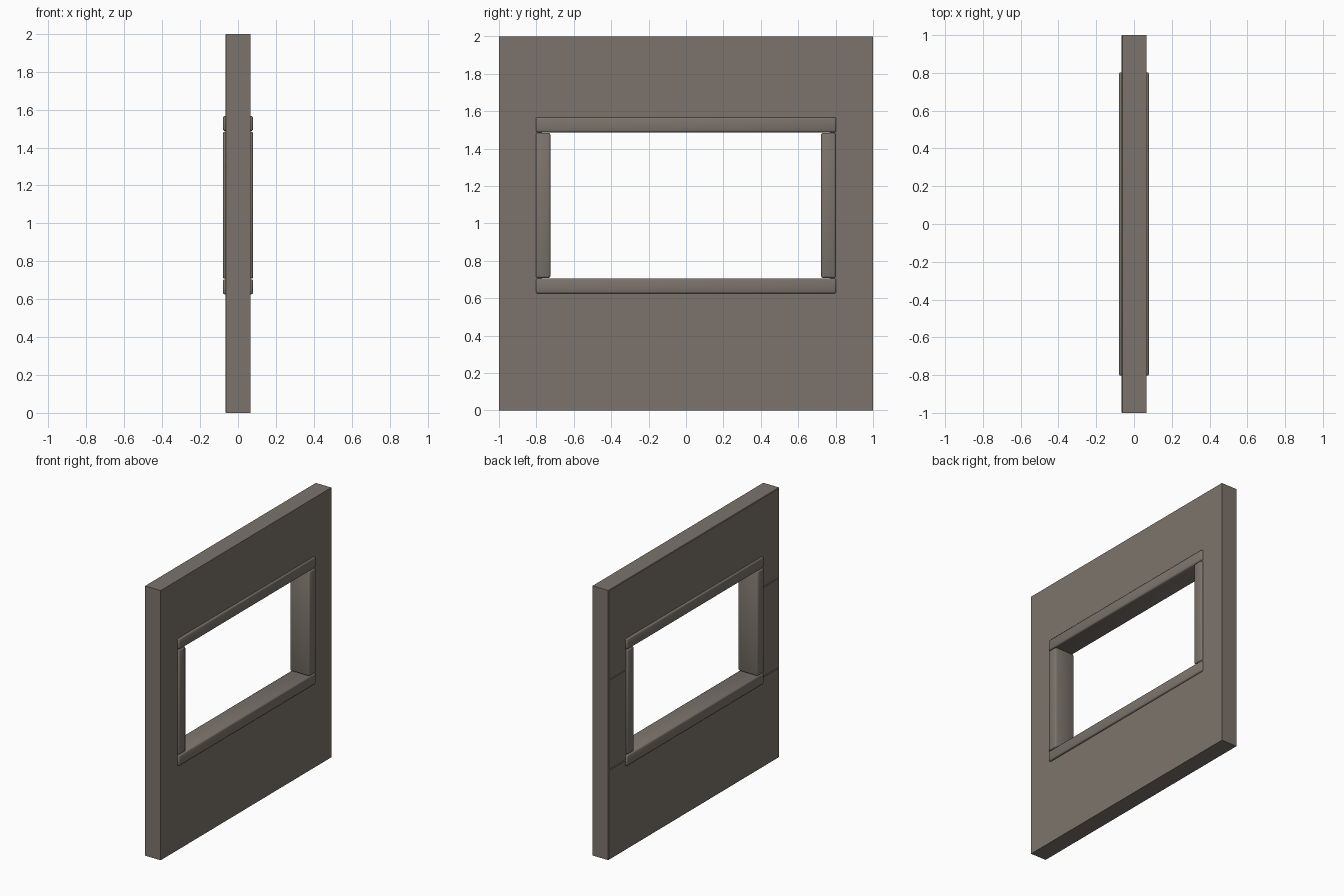
import bpy, bmesh, math

if "Cube" in bpy.data.objects:
    bpy.data.objects.remove(bpy.data.objects["Cube"])

stone = bpy.data.materials.new("grey_brown_stone")
stone.diffuse_color = (0.2, 0.175, 0.15, 1)
stone.use_nodes = True
stone.node_tree.nodes["Principled BSDF"].inputs["Base Color"].default_value = stone.diffuse_color


def finish(bm, name):
    bmesh.ops.recalc_face_normals(bm, faces=bm.faces)
    me = bpy.data.meshes.new(name)
    bm.to_mesh(me)
    bm.free()
    ob = bpy.data.objects.new(name, me)
    bpy.context.collection.objects.link(ob)
    me.materials.append(stone)
    return ob


def slab(name, outline, hx=0.066, bevel=0.004):
    """Extrude a (y, z) outline through x; soften the edges of the -x face."""
    bm = bmesh.new()
    face = bm.faces.new([bm.verts.new((-hx, y, z)) for y, z in outline])
    ext = bmesh.ops.extrude_face_region(bm, geom=[face], use_keep_orig=True)
    for v in ext["geom"]:
        if isinstance(v, bmesh.types.BMVert):
            v.co.x = hx
    edges = [e for e in bm.edges if all(v.co.x < 0 for v in e.verts)]
    bmesh.ops.bevel(bm, geom=edges, offset=bevel, segments=1, affect='EDGES')
    return finish(bm, name)


def bar(name, y0, y1, z0, z1, hx=0.08):
    """Window trim bar with rounded edges."""
    bm = bmesh.new()
    bmesh.ops.create_cube(bm, size=1)
    for v in bm.verts:
        v.co = (v.co.x * 2 * hx, y0 + (v.co.y + .5) * (y1 - y0), z0 + (v.co.z + .5) * (z1 - z0))
    bmesh.ops.bevel(bm, geom=bm.edges[:], offset=0.01, segments=2, profile=0.5, affect='EDGES')
    ob = finish(bm, name)
    bpy.ops.object.select_all(action='DESELECT')
    ob.select_set(True)
    bpy.context.view_layer.objects.active = ob
    bpy.ops.object.shade_smooth_by_angle(angle=math.radians(50))
    return ob


# wall in three courses, with the window opening between them
a, b, w, t = 2 / 3, 4 / 3, 0.77, 1.53
slab("wall_bottom", [(-1, 0), (1, 0), (1, a), (-1, a)])
for side, s in (("left", -1), ("right", 1)):
    slab("wall_middle_" + side, [(s * w, a), (s, a), (s, b), (s * w, b)])
slab("wall_top", [(-1, b), (-w, b), (-w, t), (w, t), (w, b), (1, b), (1, 2), (-1, 2)])

# window trim
bar("window_sill", -0.803, 0.803, 0.625, 0.705)
bar("window_lintel", -0.803, 0.803, 1.487, 1.567)
bar("window_jamb_left", -0.803, -0.725, 0.708, 1.484)
bar("window_jamb_right", 0.722, 0.80, 0.708, 1.484)
